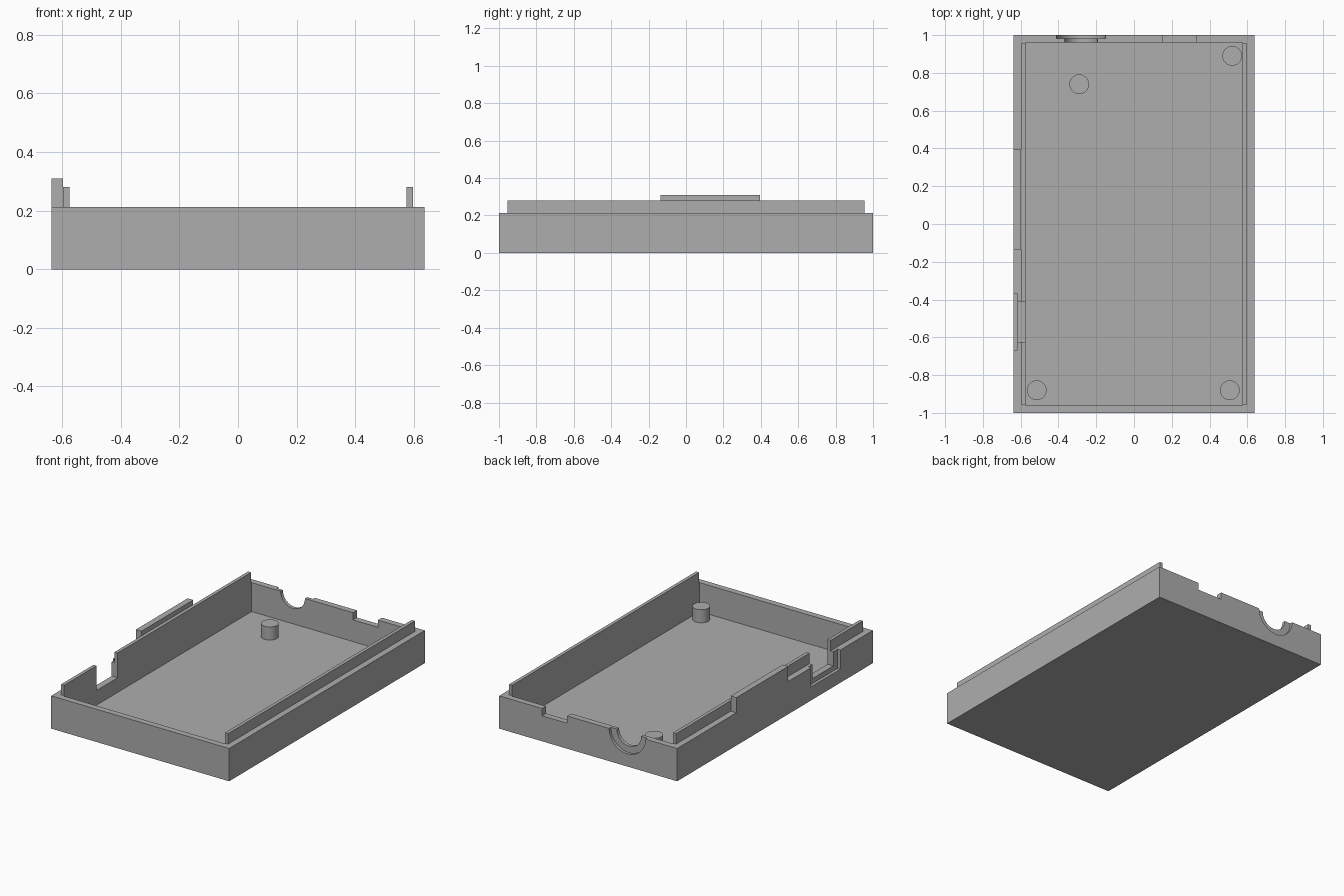
import bpy
import math

if "Cube" in bpy.data.objects:
    bpy.data.objects.remove(bpy.data.objects["Cube"], do_unlink=True)

# Single grey plastic
grey = bpy.data.materials.new("grey_plastic")
grey.use_nodes = True
colour = (0.42, 0.42, 0.42, 1)
grey.diffuse_color = colour
for node in grey.node_tree.nodes:
    if node.type == 'BSDF_PRINCIPLED':
        node.inputs["Base Color"].default_value = colour


def finish(name):
    ob = bpy.context.object
    ob.name = name
    ob.data.materials.append(grey)
    return ob


def box(name, x, y, z):
    """Box from (low, high) ranges."""
    spans = (x, y, z)
    bpy.ops.mesh.primitive_cube_add(size=1, location=[(a + b) / 2 for a, b in spans])
    ob = bpy.context.object
    ob.scale = [b - a for a, b in spans]
    bpy.ops.object.transform_apply(location=False, rotation=False, scale=True)
    return finish(name)


def cylinder(name, radius, depth, centre, rotation=(0, 0, 0)):
    bpy.ops.mesh.primitive_cylinder_add(vertices=48, radius=radius, depth=depth,
                                        location=centre, rotation=rotation)
    return finish(name)


def cut(target, cutter):
    """Subtract the cutter from the target and discard it."""
    cutter.hide_render = True
    mod = target.modifiers.new("cut", 'BOOLEAN')
    mod.operation = 'DIFFERENCE'
    mod.solver = 'EXACT'
    mod.object = cutter
    bpy.context.view_layer.objects.active = target
    bpy.ops.object.modifier_apply(modifier=mod.name)
    bpy.data.objects.remove(cutter, do_unlink=True)


def smooth(ob):
    bpy.ops.object.select_all(action='DESELECT')
    ob.select_set(True)
    bpy.context.view_layer.objects.active = ob
    bpy.ops.object.shade_smooth_by_angle(angle=math.radians(30))


W, L, H = 0.637, 1.0, 0.212          # half width, half length, wall height
IN_X, IN_Y, FLOOR = 0.575, 0.96, 0.025
LIP_X, LIP_Y, LIP_TOP = 0.597, 0.955, 0.28

# Open tray
tray = box("tray", (-W, W), (-L, L), (0, H))
cut(tray, box("cavity", (-IN_X, IN_X), (-IN_Y, IN_Y), (FLOOR, 0.5)))

# Round stepped port and shallow rectangular notch in the back wall
for radius, start in ((0.13, 0.982), (0.087, 0.9)):
    end = 1.1
    cut(tray, cylinder("round_port", radius, end - start,
                       (-0.28, (start + end) / 2, H), (math.pi / 2, 0, 0)))
cut(tray, box("back_notch", (0.15, 0.33), (0.9, 1.1), (0.165, 0.5)))

# Side port: shallow outer recess around a through slot
SLOT_Y = (-0.625, -0.41)
cut(tray, box("side_recess", (-0.8, -0.617), (-0.668, -0.37), (0.088, 0.5)))
cut(tray, box("side_slot", (-0.8, -0.5), SLOT_Y, (0.12, 0.5)))
smooth(tray)

# Raised lips along both long walls, the one at -x broken by the side port
box("lip_plus_x", (IN_X, LIP_X), (-LIP_Y, LIP_Y), (H, LIP_TOP))
box("lip_minus_x_front", (-LIP_X, -IN_X), (-LIP_Y, SLOT_Y[0]), (H, LIP_TOP))
box("lip_minus_x_back", (-LIP_X, -IN_X), (SLOT_Y[1], LIP_Y), (H, LIP_TOP))

# Taller tab on the outside of the lip
box("side_tab", (-W, -LIP_X), (-0.135, 0.395), (H, 0.31))

# Support posts on the floor
for i, (x, y) in enumerate([(-0.29, 0.74), (0.52, 0.89), (0.507, -0.88), (-0.515, -0.88)]):
    top = 0.11
    smooth(cylinder("post_%d" % (i + 1), 0.052, top - FLOOR, (x, y, (top + FLOOR) / 2)))
